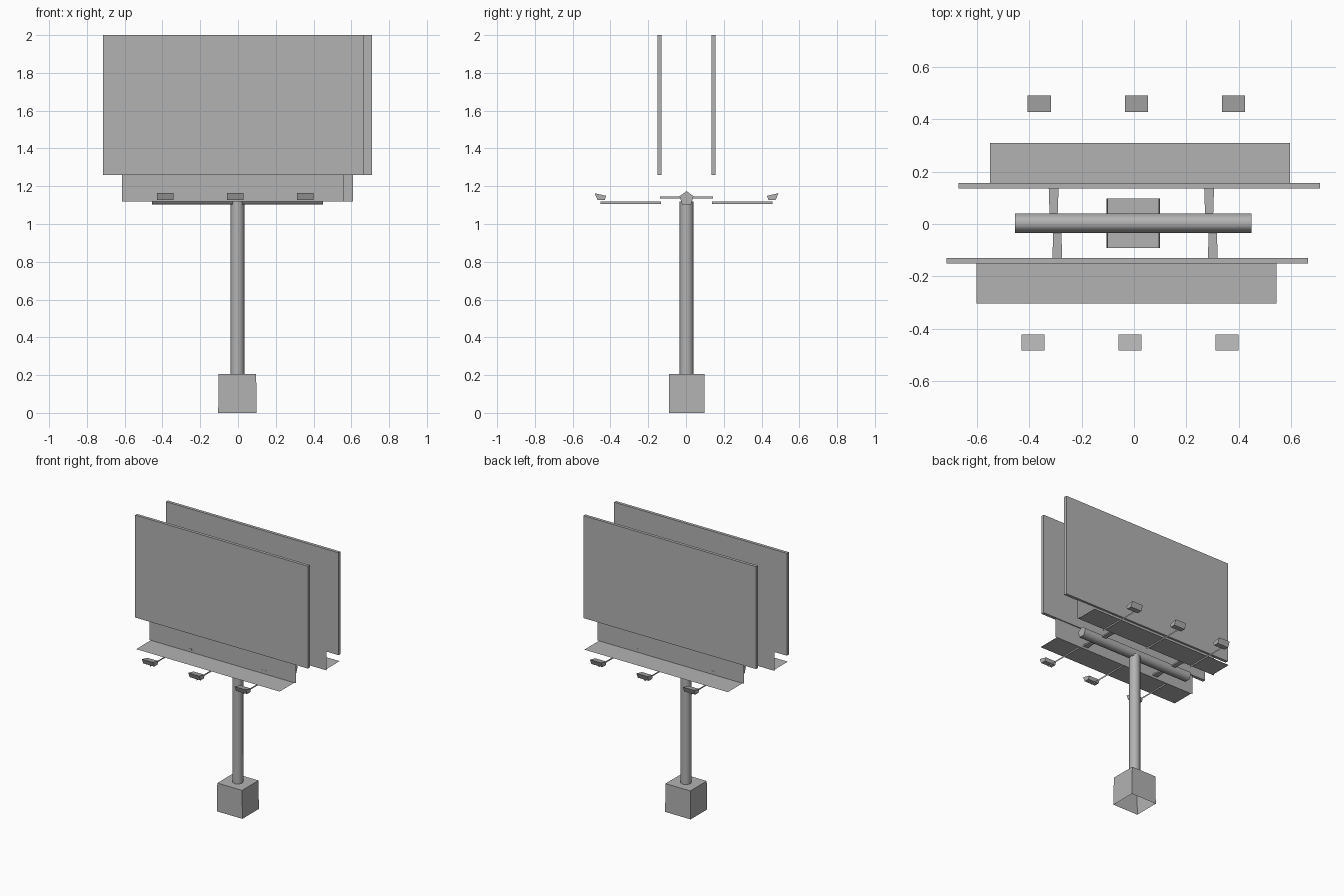
import bpy, bmesh, math
from mathutils import Matrix, Vector

if "Cube" in bpy.data.objects:
    bpy.data.objects.remove(bpy.data.objects["Cube"])

grey = bpy.data.materials.new("plain grey")
grey.use_nodes = True
GREY = (0.45, 0.45, 0.45, 1)
grey.diffuse_color = GREY
grey.node_tree.nodes["Principled BSDF"].inputs["Base Color"].default_value = GREY

CENTRE = Vector((-0.003, 0.003, 0))
HALF_TURN = Matrix.Rotation(math.pi, 4, 'Z')


def finish(name, bm, turned=False, smooth=False):
    """Turn a bmesh into an object, optionally rotated to the opposite face."""
    if turned:
        bm.transform(HALF_TURN)
    bm.transform(Matrix.Translation(CENTRE))
    mesh = bpy.data.meshes.new(name)
    bm.to_mesh(mesh)
    bm.free()
    mesh.materials.append(grey)
    obj = bpy.data.objects.new(name, mesh)
    bpy.context.collection.objects.link(obj)
    if smooth:
        bpy.ops.object.select_all(action='DESELECT')
        obj.select_set(True)
        bpy.context.view_layer.objects.active = obj
        bpy.ops.object.shade_smooth_by_angle(angle=math.radians(80))
    return obj


def box(x, y, z):
    bm = bmesh.new()
    bmesh.ops.create_cube(bm, size=1)
    for v in bm.verts:
        v.co = [lo + (hi - lo) * (c + 0.5) for c, (lo, hi) in zip(v.co, (x, y, z))]
    return bm


def sheet(corners):
    bm = bmesh.new()
    bm.faces.new([bm.verts.new(c) for c in corners])
    return bm


def prism(profile, x0, x1):
    """Extrude a (y, z) profile along x."""
    bm = bmesh.new()
    face = bm.faces.new([bm.verts.new((x0, y, z)) for y, z in profile])
    new = bmesh.ops.extrude_face_region(bm, geom=[face])["geom"]
    for v in new:
        if isinstance(v, bmesh.types.BMVert):
            v.co.x = x1
    bmesh.ops.recalc_face_normals(bm, faces=bm.faces)
    return bm


# Footing: slightly tapered block, open underneath
bm = box((-0.102, 0.102), (-0.094, 0.094), (0, 0.205))
for v in bm.verts:
    if v.co.z > 0.1:
        v.co.x *= 0.97
bmesh.ops.delete(bm, geom=[f for f in bm.faces if f.normal.z < -0.5], context='FACES_ONLY')
finish("footing", bm)

# Upright pole
bm = bmesh.new()
bmesh.ops.create_cone(bm, segments=8, radius1=0.037, radius2=0.037, depth=0.915, cap_ends=True)
bm.transform(Matrix.Translation((0, 0, 0.205 + 0.915 / 2)))
finish("pole", bm, smooth=True)

# Five-sided horizontal beam
ring = [math.radians(90 + 72 * i) for i in range(5)]
bm = prism([(0.039 * math.cos(a), 1.135 + 0.039 * math.sin(a)) for a in ring], -0.452, 0.452)
finish("cross_beam", bm, smooth=True)

# Everything that repeats on the front and back faces
for side, turned in (("front", False), ("back", True)):
    finish(side + "_panel", box((-0.713, 0.667), (-0.154, -0.132), (1.26, 2.0)), turned)
    finish(side + "_skirt", sheet([(-0.611, -0.139, 1.12), (0.561, -0.139, 1.12),
                                   (0.561, -0.139, 1.26), (-0.611, -0.139, 1.26)]), turned)
    finish(side + "_walkway", sheet([(-0.599, -0.306, 1.12), (0.548, -0.306, 1.12),
                                     (0.548, -0.139, 1.12), (-0.599, -0.139, 1.12)]), turned)

    # Brackets from beam to panel
    for i, x in enumerate((-0.29, 0.304)):
        bm = box((x - 0.019, x + 0.019), (-0.14, -0.025), (1.136, 1.146))
        for v in bm.verts:
            if v.co.y > -0.1:
                v.co.x = x + (v.co.x - x) * 0.8
        finish(f"{side}_bracket_{i + 1}", bm, turned)

    # Lamps on thin upright arms
    for i, x in enumerate((-0.383, -0.012, 0.359)):
        finish(f"{side}_lamp_arm_{i + 1}", sheet([(x, -0.456, 1.107), (x, -0.135, 1.107),
                                                  (x, -0.135, 1.118), (x, -0.456, 1.118)]), turned)
        lamp = [(-0.487, 1.163), (-0.425, 1.149), (-0.434, 1.126), (-0.471, 1.126)]
        finish(f"{side}_lamp_{i + 1}", prism(lamp, x - 0.044, x + 0.044), turned)
